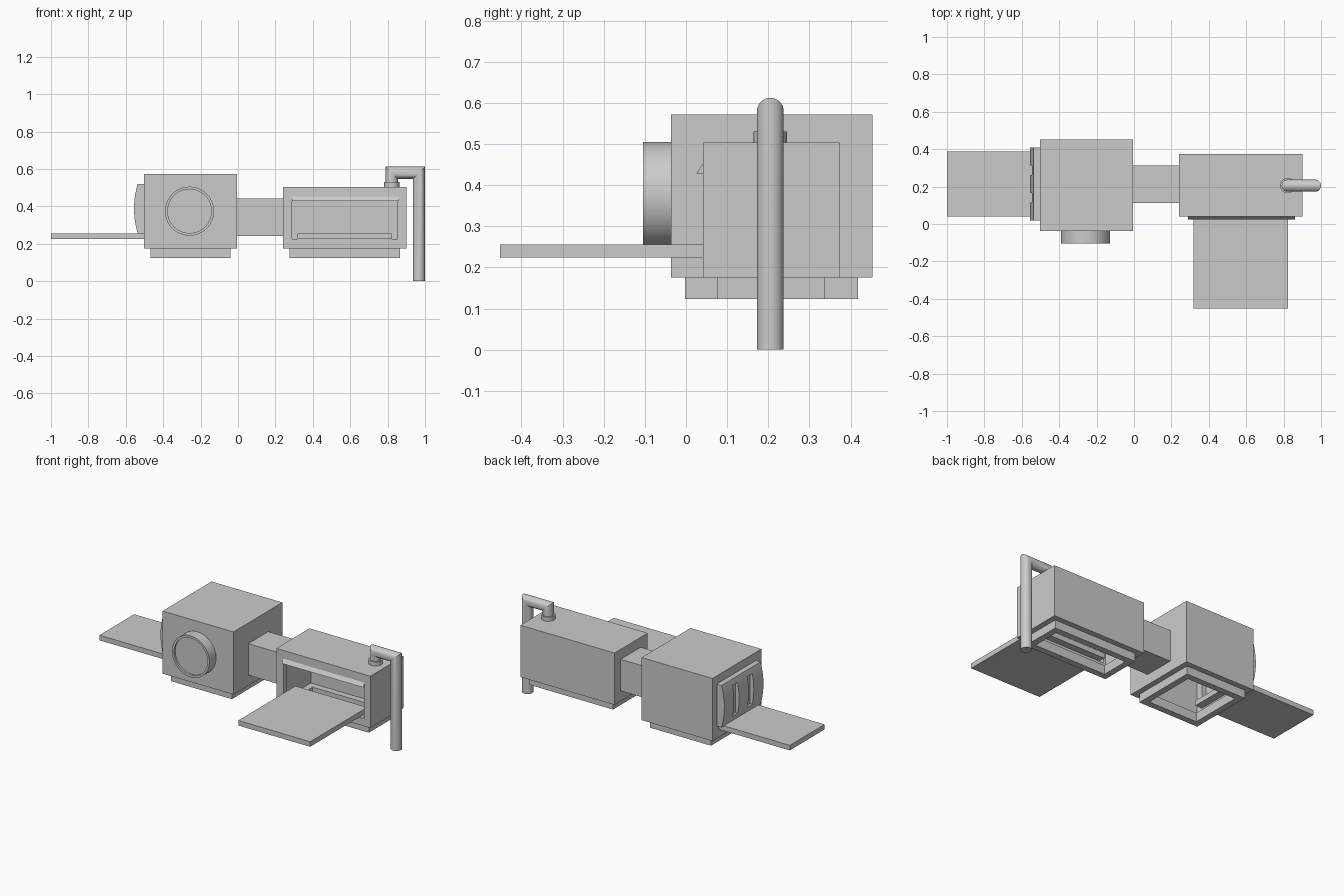
import bpy, bmesh, math

if "Cube" in bpy.data.objects:
    bpy.data.objects.remove(bpy.data.objects["Cube"])


def finish(name, bm, smooth=False):
    bmesh.ops.recalc_face_normals(bm, faces=bm.faces)
    me = bpy.data.meshes.new(name)
    bm.to_mesh(me)
    bm.free()
    ob = bpy.data.objects.new(name, me)
    bpy.context.collection.objects.link(ob)
    if smooth:
        bpy.ops.object.select_all(action='DESELECT')
        ob.select_set(True)
        bpy.context.view_layer.objects.active = ob
        bpy.ops.object.shade_smooth_by_angle(angle=math.radians(35))
    return ob


def box(name, x, y, z):
    bm = bmesh.new()
    bmesh.ops.create_cube(bm, size=1)
    for v in bm.verts:
        v.co = [(r[0] + r[1]) / 2 + c * (r[1] - r[0]) for c, r in zip(v.co, (x, y, z))]
    return finish(name, bm)


def cut(ob, *ranges):
    """Subtract boxes given as (x, y, z) ranges."""
    for r in ranges:
        cutter = box("cutter", *r)
        mod = ob.modifiers.new("cut", 'BOOLEAN')
        mod.operation, mod.solver, mod.object = 'DIFFERENCE', 'EXACT', cutter
        deps = bpy.context.evaluated_depsgraph_get()
        me = bpy.data.meshes.new_from_object(ob.evaluated_get(deps))
        ob.modifiers.clear()
        ob.data = me
        bpy.data.objects.remove(cutter)


def inset(r, d):
    return (r[0] + d, r[1] - d)


def extrude(name, profile, axis, a, b, smooth=False):
    """Extrude a 2D profile along x or y."""
    bm = bmesh.new()
    at = lambda p, t: (t, p[0], p[1]) if axis == 'x' else (p[0], t, p[1])
    f = bm.faces.new([bm.verts.new(at(p, a)) for p in profile])
    ext = bmesh.ops.extrude_face_region(bm, geom=[f])
    for v in ext['geom']:
        if isinstance(v, bmesh.types.BMVert):
            v.co['xy'.index(axis)] = b
    return finish(name, bm, smooth)


def rings(name, loops, smooth=True):
    """Skin a list of equal-length vertex loops and cap both ends."""
    bm = bmesh.new()
    vs = [[bm.verts.new(p) for p in lp] for lp in loops]
    n = len(vs[0])
    for a, b in zip(vs, vs[1:]):
        for i in range(n):
            j = (i + 1) % n
            bm.faces.new((a[i], a[j], b[j], b[i]))
    bm.faces.new(vs[0])
    bm.faces.new(vs[-1])
    return finish(name, bm, smooth)


# Open-bottomed housings, each with a frame foot set into it
def housing(name, x, y, z):
    shell = box(name, x, y, z)
    cut(shell, (inset(x, .035), inset(y, .035), (z[0] - .1, z[1] - .035)))
    foot = box(name + "_foot", inset(x, .035), inset(y, .035), (.123, z[0] + .005))
    cut(foot, (inset(x, .075), inset(y, .075), (0, .4)))
    return shell


left = housing("left_housing", (-.503, -.006), (-.037, .453), (.175, .572))
cut(left, ((-.6, -.45), (.04, .388), (.224, .5)))
right = housing("right_housing", (.24, .90), (.041, .373), (.175, .504))
cut(right, ((.29, .854), (0, .1), (.224, .43)))

# Connecting duct
box("connecting_duct", (-.01, .245), (.112, .312), (.241, .441))

# Trays
box("left_tray", (-1, -.42), (.04, .388), (.224, .256))
box("front_tray", (.319, .823), (-.452, .12), (.224, .256))

# Bulged side cover with two recessed slits
N = 16
arc = []
for i in range(N + 1):
    t = i / N * 2 - 1
    arc.append((-.556 + .02 * t * t, .387 + .133 * t))
cover = extrude("side_cover", [(-.5, .254)] + arc + [(-.5, .52)], 'y', .018, .41, True)
cut(cover, *[((-.7, -.53), (y, y + .05), (.29, .485)) for y in (.115, .262)])

# Wedge awning above the front slot
extrude("slot_awning", [(.043, .455), (.025, .428), (.043, .428)], 'x', .29, .86)

# Round porthole with a shallow recess
S = 64
ring = [(math.cos(2 * math.pi * i / S), math.sin(2 * math.pi * i / S)) for i in range(S)]
rings("porthole", [[(-.259 + r * c, y, .374 + r * s) for c, s in ring]
                   for r, y in ((.131, -.03), (.131, -.104), (.117, -.104), (.117, -.092))])

# Exhaust pipe with two mitred corners
R, XA, XB, Y, Z = .0325, .822, .9675, .205, .5795
S = 32
ring = [(R * math.cos(2 * math.pi * i / S), R * math.sin(2 * math.pi * i / S)) for i in range(S)]
rings("exhaust_pipe", [
    [(XA + a, Y + b, .5) for a, b in ring],
    [(XA + a, Y + b, Z - a) for a, b in ring],
    [(XB - a, Y + b, Z - a) for a, b in ring],
    [(XB - a, Y + b, 0) for a, b in ring]])

# Pipe collar
rings("pipe_collar", [[(XA + 1.25 * a, Y + 1.25 * b, z) for a, b in ring] for z in (.5, .53)])
